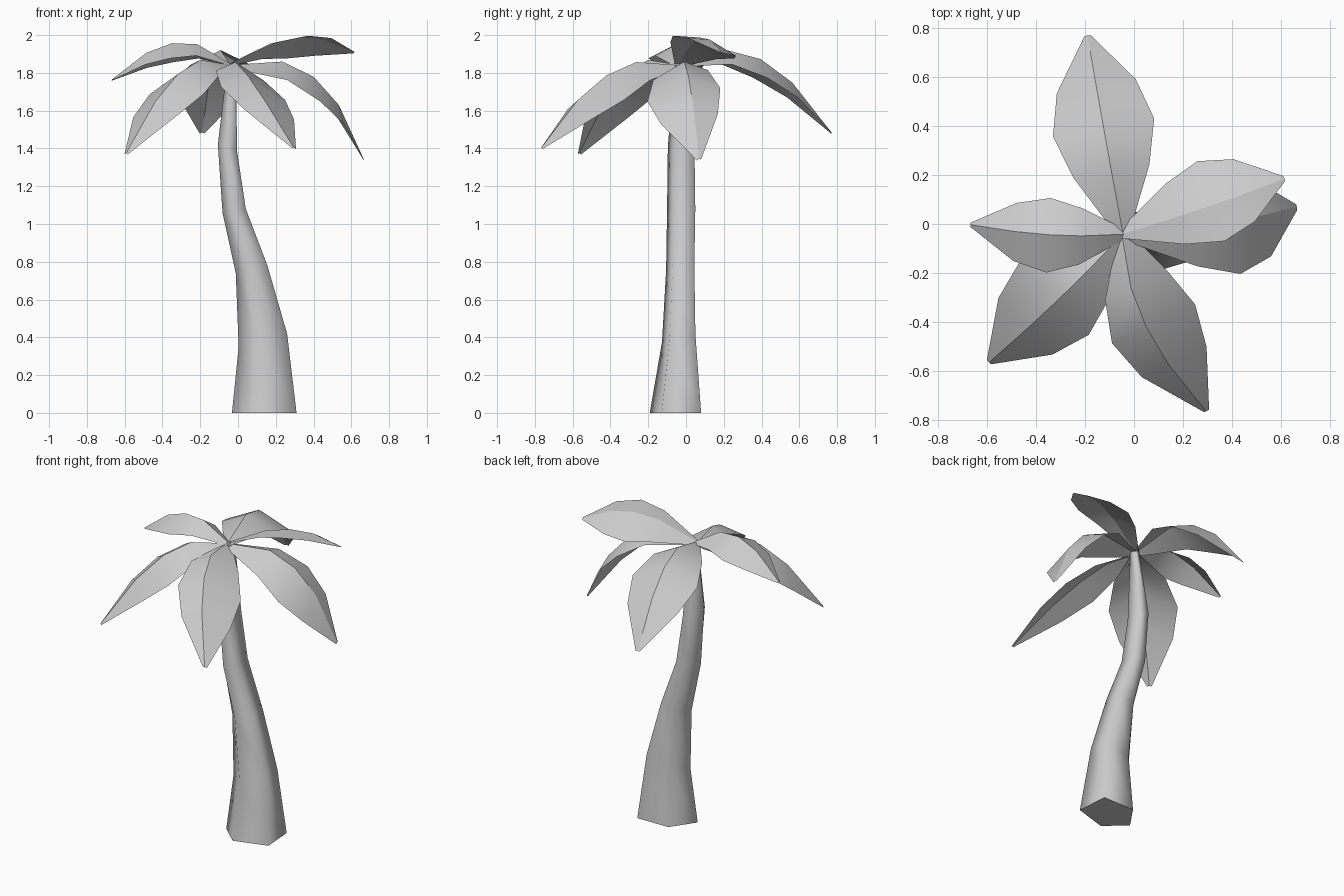
import bpy, bmesh
from mathutils import Vector

if "Cube" in bpy.data.objects:
    bpy.data.objects.remove(bpy.data.objects["Cube"])

grey = bpy.data.materials.new("light_grey")
grey.diffuse_color = (0.6, 0.6, 0.6, 1)
grey.use_nodes = True
grey.node_tree.nodes["Principled BSDF"].inputs["Base Color"].default_value = grey.diffuse_color


def finish(bm, name):
    me = bpy.data.meshes.new(name)
    bm.to_mesh(me)
    bm.free()
    me.materials.append(grey)
    ob = bpy.data.objects.new(name, me)
    bpy.context.collection.objects.link(ob)
    return ob


# Trunk: five-sided section lofted along a bending spine
section = [(.155, .135), (.17, -.073), (-.045, -.137), (-.172, -.02), (-.067, .133)]
# centre x, y, z, scale x, scale y, tilt
rings = [(.14, -.055, 0, 1, 1, 0),
         (.1325, -.038, .385, .75, .65, .27),
         (.0725, -.03, .76, .49, .55, .24),
         (-.02, -.025, 1.07, .36, .55, .17),
         (-.055, -.025, 1.4, .3, .52, -.4),
         (-.035, -.035, 1.84, .13, .2, 0)]
bm = bmesh.new()
loops = []
for cx, cy, cz, sx, sy, tilt in rings:
    loops.append([bm.verts.new((cx + x * sx, cy + y * sy, cz + x * sx * tilt))
                  for x, y in section])
for a, b in zip(loops, loops[1:]):
    for i in range(5):
        j = (i + 1) % 5
        bm.faces.new((a[i], a[j], b[j], b[i])).smooth = True
for cap in (loops[0], loops[-1]):
    f = bm.faces.new(cap)
    for e in f.edges:
        e.smooth = False
bmesh.ops.recalc_face_normals(bm, faces=bm.faces[:])
finish(bm, "trunk")

# Fronds: folded leaves with an arched midrib and two drooping halves
stations = [(0, .08), (.31, .75), (.53, 1), (.74, .78), (1, .06)]
root = Vector((-.045, -.04, 1.84))


def frond(name, mid, tip, left, right):
    """left and right are (half width, rise of the edge)"""
    mid, tip = Vector(mid), Vector(tip)
    ctrl = 2 * mid - (root + tip) / 2
    along = (tip - root)
    along.z = 0
    along.normalize()
    side = Vector((-along.y, along.x, 0))
    bm = bmesh.new()
    rows = []
    for t, w in stations:
        p = root * (1 - t) ** 2 + ctrl * (2 * t * (1 - t)) + tip * t * t
        if t == 0:
            p = p - along * .02
        l = p + (side * left[0] + Vector((0, 0, left[1]))) * w
        r = p + (side * -right[0] + Vector((0, 0, right[1]))) * w
        rows.append([bm.verts.new(v) for v in (l, p, r)])
    for a, b in zip(rows, rows[1:]):
        for i in (0, 1):
            bm.faces.new((a[i], a[i + 1], b[i + 1], b[i])).smooth = True
        bm.edges.get((a[1], b[1])).smooth = False
    bm.normal_update()
    if sum(f.normal.z for f in bm.faces) < 0:
        bmesh.ops.reverse_faces(bm, faces=bm.faces[:])
    finish(bm, name)


frond("back_frond", (-.12, .37, 1.885), (-.19, .77, 1.485), (.21, -.1), (.21, -.1))
frond("upper_right_frond", (.3, .07, 1.985), (.615, .185, 1.91), (.19, -.11), (.155, .01))
frond("lower_right_frond", (.38, .01, 1.795), (.665, .07, 1.345), (.17, -.06), (.22, -.13))
frond("front_frond", (.04, -.4, 1.8), (.295, -.765, 1.405), (.22, -.13), (.155, -.06))
frond("front_left_frond", (-.3, -.3, 1.81), (-.592, -.565, 1.375), (.19, -.11), (.22, -.11))
frond("left_frond", (-.33, -.045, 1.96), (-.668, -.003, 1.765), (.155, -.08), (.15, -.1))
